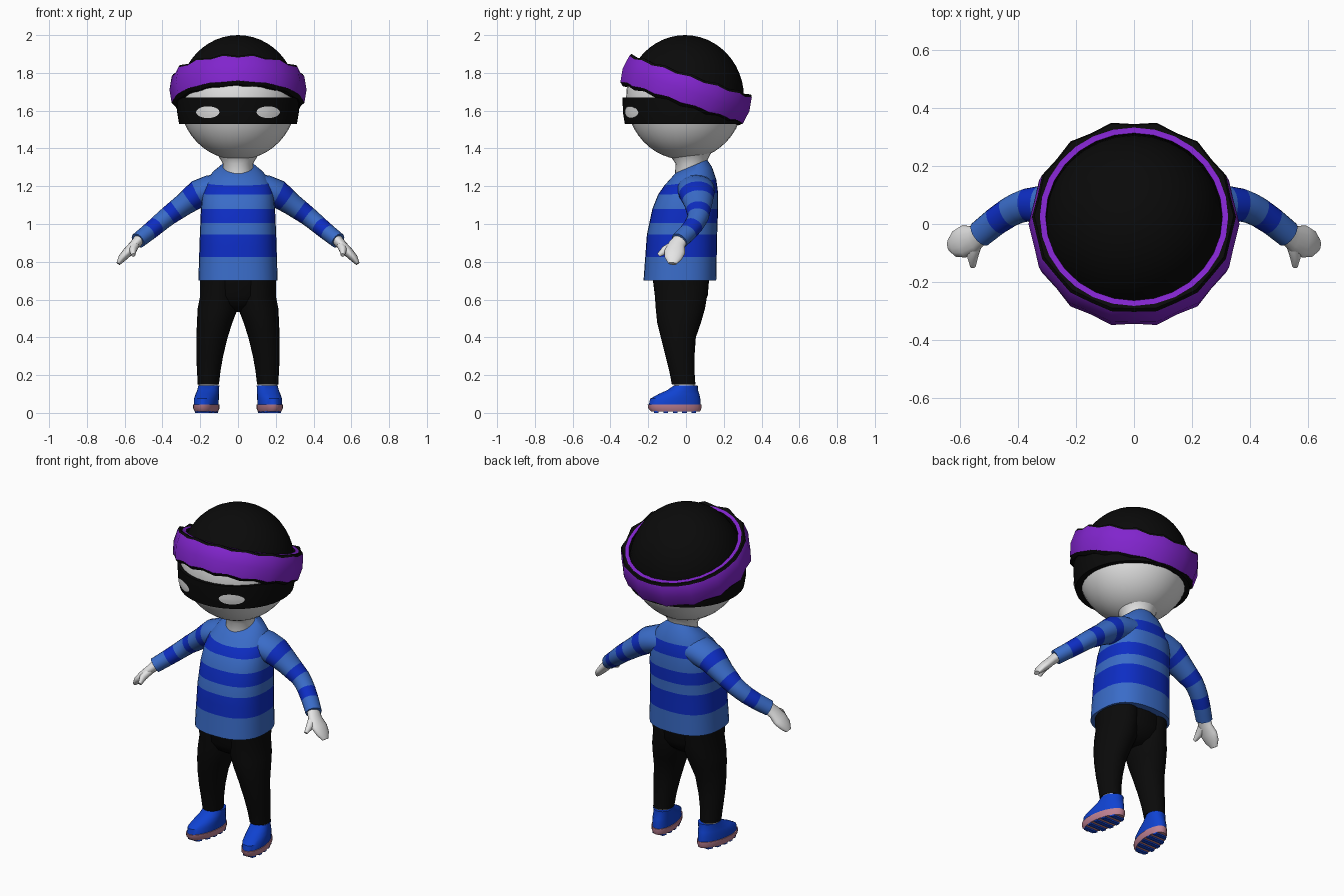
import bpy, bmesh, math
from mathutils import Vector

if "Cube" in bpy.data.objects:
    bpy.data.objects.remove(bpy.data.objects["Cube"])

def material(name, r, g, b):
    m = bpy.data.materials.new(name)
    m.diffuse_color = (r, g, b, 1)
    m.use_nodes = True
    m.node_tree.nodes["Principled BSDF"].inputs["Base Color"].default_value = m.diffuse_color
    return m

BLACK = material("black cloth", .003, .003, .003)
SKIN = material("pale skin", .78, .78, .78)
PURPLE = material("purple band", .22, .018, .61)
LIGHT = material("light blue knit", .042, .15, .58)
DARK = material("dark blue knit", .004, .026, .55)
SHOE = material("shoe blue", .005, .055, .64)
PINK = material("pink sole", .52, .22, .29)

def finish(name, bm, mats, angle=40):
    bmesh.ops.recalc_face_normals(bm, faces=bm.faces)
    me = bpy.data.meshes.new(name)
    bm.to_mesh(me)
    bm.free()
    ob = bpy.data.objects.new(name, me)
    bpy.context.collection.objects.link(ob)
    for m in mats:
        me.materials.append(m)
    bpy.ops.object.select_all(action='DESELECT')
    ob.select_set(True)
    bpy.context.view_layer.objects.active = ob
    bpy.ops.object.shade_smooth_by_angle(angle=math.radians(angle))
    return ob

def skin_loops(name, loops, mats, idx=None, caps=True, closed=False, angle=40):
    """Bridge loops of points; idx gives the material of each band."""
    bm = bmesh.new()
    rows = [[bm.verts.new(p) for p in lp] for lp in loops]
    n = len(rows[0])
    for k in range(len(rows) if closed else len(rows) - 1):
        a, b = rows[k], rows[(k + 1) % len(rows)]
        for i in range(n):
            j = (i + 1) % n
            f = bm.faces.new((a[i], a[j], b[j], b[i]))
            f.material_index = idx[k] if idx else 0
    if caps and not closed:
        bm.faces.new(rows[0]).material_index = idx[0] if idx else 0
        bm.faces.new(rows[-1]).material_index = idx[-1] if idx else 0
    return finish(name, bm, mats, angle)

def loop(c, u, v, n=24, p=2.0):
    """Superellipse loop around c with half axes u and v."""
    pts = []
    for i in range(n):
        a = 2 * math.pi * i / n
        ca, sa = math.cos(a), math.sin(a)
        pts.append(Vector(c) + u * math.copysign(abs(ca) ** (2 / p), ca)
                   + v * math.copysign(abs(sa) ** (2 / p), sa))
    return pts

def sample(keys, t):
    for a, b in zip(keys, keys[1:]):
        if t <= b[0] + 1e-9:
            f = (t - a[0]) / (b[0] - a[0])
            return [x + (y - x) * f for x, y in zip(a, b)]
    return list(keys[-1])

def flat_loop(z, cx, front, back, rx, s=1, n=24, p=2.0):
    """Horizontal loop given its front and back y."""
    return loop((s * cx, (front + back) / 2, z), Vector((rx, 0, 0)),
                Vector((0, (back - front) / 2, 0)), n, p)

def tube(name, keys, s, mats, idx=None, n=16):
    """Tube along points (x, y, z, y-ish radius, other radius)."""
    loops = []
    for i, k in enumerate(keys):
        a, b = keys[max(i - 1, 0)], keys[min(i + 1, len(keys) - 1)]
        d = (Vector(b[:3]) - Vector(a[:3])).normalized()
        v = d.cross(Vector((0, 1, 0))).normalized()
        u = v.cross(d)
        loops.append([Vector((p.x * s, p.y, p.z))
                      for p in loop(k[:3], u * k[3], v * k[4], n)])
    return skin_loops(name, loops, mats, idx, angle=50)

# Head: pale face, black cap above the tilted band plane
HC = Vector((0, -.005, 1.67))
TILT = math.radians(18.7)
BC = Vector((0, 0, 1.71))
BN = Vector((0, math.sin(TILT), math.cos(TILT)))
BF = Vector((0, -math.cos(TILT), math.sin(TILT)))
bm = bmesh.new()
bmesh.ops.create_uvsphere(bm, u_segments=32, v_segments=24, radius=1)
for v in bm.verts:
    v.co = Vector((v.co.x * .312, v.co.y * .312, v.co.z * .33)) + HC
for f in bm.faces:
    f.material_index = int((f.calc_center_median() - BC).dot(BN) > 0)
finish("head_and_cap", bm, [SKIN, BLACK])

# Neck
skin_loops("neck", [flat_loop(1.24, 0, -.06, .11, .08), flat_loop(1.32, 0, -.055, .105, .08),
                    flat_loop(1.37, 0, -.09, .13, .11), flat_loop(1.42, 0, -.15, .16, .15)], [SKIN])

# Eye mask wrapped round the head
MY = -.012
def mask_r(z):
    return sample([(1.53, .312), (1.59, .322), (1.67, .324)], z)[1]
mask = [(.26, 1.53), (mask_r(1.53), 1.53), (mask_r(1.59), 1.59), (mask_r(1.67), 1.67), (.29, 1.67)]
skin_loops("eye_mask", [loop((0, MY, z), Vector((r, 0, 0)), Vector((0, r, 0)), 48)
                        for r, z in mask], [BLACK], caps=False)

# Eye openings as thin plates lying on the mask
for s, side in ((1, "left"), (-1, "right")):
    rings = []
    for k in (1, .6, .1):
        ring = []
        for i in range(20):
            a = 2 * math.pi * i / 20
            x, z = .16 + .062 * k * math.cos(a), 1.592 + .031 * k * math.sin(a)
            r = mask_r(z) + .005
            ring.append((s * x, MY - math.sqrt(r * r - x * x), z))
        rings.append(ring)
    ob = skin_loops("eye_" + side, rings, [SKIN])
    bm = bmesh.new()
    bm.from_mesh(ob.data)
    if sum(f.normal.y for f in bm.faces) > 0:
        bmesh.ops.reverse_faces(bm, faces=bm.faces)
    bm.to_mesh(ob.data)
    bm.free()

# Puffy tilted headband with black trims and a purple inner lip
profile = [(.29, -.078, 0), (.33, -.084, 0), (.346, -.068, 1), (.358, 0, 1), (.346, .07, 0),
           (.338, .082, 0), (.324, .078, 1), (.304, .078, 0)]
N = 28
loops = []
for r, h, _ in profile:
    lp = []
    for i in range(N):
        a = 2 * math.pi * i / N
        puff = 1 if i % 2 else -1
        rr = r + (.005 * puff if r > .33 else 0)
        hh = h * (1 + .07 * puff) if r > .325 else h
        lp.append(BC + (BF * math.cos(a) + Vector((1, 0, 0)) * math.sin(a)) * rr + BN * hh)
    loops.append(lp)
skin_loops("headband", loops, [BLACK, PURPLE], [p[2] for p in profile], closed=True, angle=30)

# Striped sweater body: z, front y, back y, half width, tilt
body = [(.70, -.225, .16, .21, 0), (.945, -.207, .165, .202, 0), (1.08, -.178, .17, .196, 0),
        (1.16, -.148, .17, .188, .03), (1.22, -.115, .16, .175, .12),
        (1.27, -.085, .137, .135, .3), (1.305, -.055, .112, .088, .42)]
zs = [.70, .76, .825, .885, .945, 1.005, 1.08, 1.16, 1.22, 1.27, 1.305]
loops = []
for z in zs:
    _, f, b, w, t = sample(body, z)
    lp = flat_loop(z, 0, f, b, w, n=32, p=2.5 if z < 1.2 else 2.1)
    loops.append([Vector((p.x, p.y, p.z + t * (p.y - (f + b) / 2))) for p in lp])
skin_loops("sweater", loops, [LIGHT, DARK], [0, 0, 1, 1, 0, 1, 0, 1, 0, 0])

# Hips
skin_loops("hips", [flat_loop(.535, 0, -.08, .04, .07), flat_loop(.57, 0, -.135, .085, .15),
                    flat_loop(.62, 0, -.165, .115, .197), flat_loop(.74, 0, -.18, .125, .2)], [BLACK])

sleeve = [(.10, .05, 1.19, .10, .075), (.19, .055, 1.175, .10, .078), (.28, .065, 1.108, .075, .06),
          (.38, .065, 1.035, .055, .05), (.45, .03, .975, .05, .046), (.53, -.035, .912, .047, .042)]
xs = [.10, .15, .21, .255, .29, .325, .37, .40, .43, .475, .50, .53]
stripe = [0, 0, 1, 0, 0, 1, 0, 0, 1, 0, 0]
palm = [(.51, -.02, .93, .036, .032), (.55, -.05, .888, .046, .026), (.585, -.06, .85, .056, .026),
        (.615, -.068, .818, .046, .021), (.634, -.072, .79, .022, .011)]
thumb = [(.545, -.07, .885, .024, .022), (.556, -.11, .862, .023, .02), (.554, -.145, .835, .011, .01)]
# z, centre x, front, back, half width
leg = [(.15, .157, -.075, .05, .056), (.22, .155, -.088, .045, .062), (.3, .15, -.108, .045, .071),
       (.4, .138, -.133, .052, .083), (.48, .123, -.153, .08, .094), (.55, .108, -.16, .1, .106),
       (.62, .1, -.165, .112, .1), (.72, .1, -.175, .12, .1)]
shoe = [(.035, .165, -.198, .078, .062), (.075, .165, -.19, .076, .063), (.1, .163, -.145, .07, .06),
        (.12, .161, -.1, .064, .057), (.145, .16, -.064, .062, .055)]
sole = [(.008, .165, -.185, .075, .06), (.025, .165, -.2, .082, .067), (.045, .165, -.203, .082, .067)]

def toe_out(loops, s):
    return [[Vector((p.x - s * .14 * (p.y + .04), p.y, p.z)) for p in lp] for lp in loops]

for s, side in ((1, "left"), (-1, "right")):
    # Arms and hands
    tube("sleeve_" + side, [sample(sleeve, x) for x in xs], s, [LIGHT, DARK], stripe, 20)
    tube("hand_" + side, palm, s, [SKIN])
    tube("thumb_" + side, thumb, s, [SKIN], n=10)
    # Legs and ankles
    skin_loops("trouser_leg_" + side, [flat_loop(*k, s) for k in leg], [BLACK])
    skin_loops("ankle_" + side, [flat_loop(z, .158, -.06, .045, .05, s) for z in (.12, .17)], [SKIN])
    # Shoes with pink soles and blue treads
    skin_loops("shoe_" + side, toe_out([flat_loop(*k, s) for k in shoe], s), [SHOE])
    skin_loops("sole_" + side, toe_out([flat_loop(*k, s) for k in sole], s), [PINK])
    for i in range(5):
        y = -.158 + i * .05
        rows = []
        for yy in (y - .012, y + .012):
            w = .058 * math.sqrt(1 - ((yy + .055) / .135) ** 2)
            rows.append([Vector((s * .165 + a * w, yy, z)) for a, z in
                         ((-1, 0), (1, 0), (1, .0095), (-1, .0095))])
        skin_loops(f"tread_{side}_{i}", toe_out(rows, s), [SHOE])
